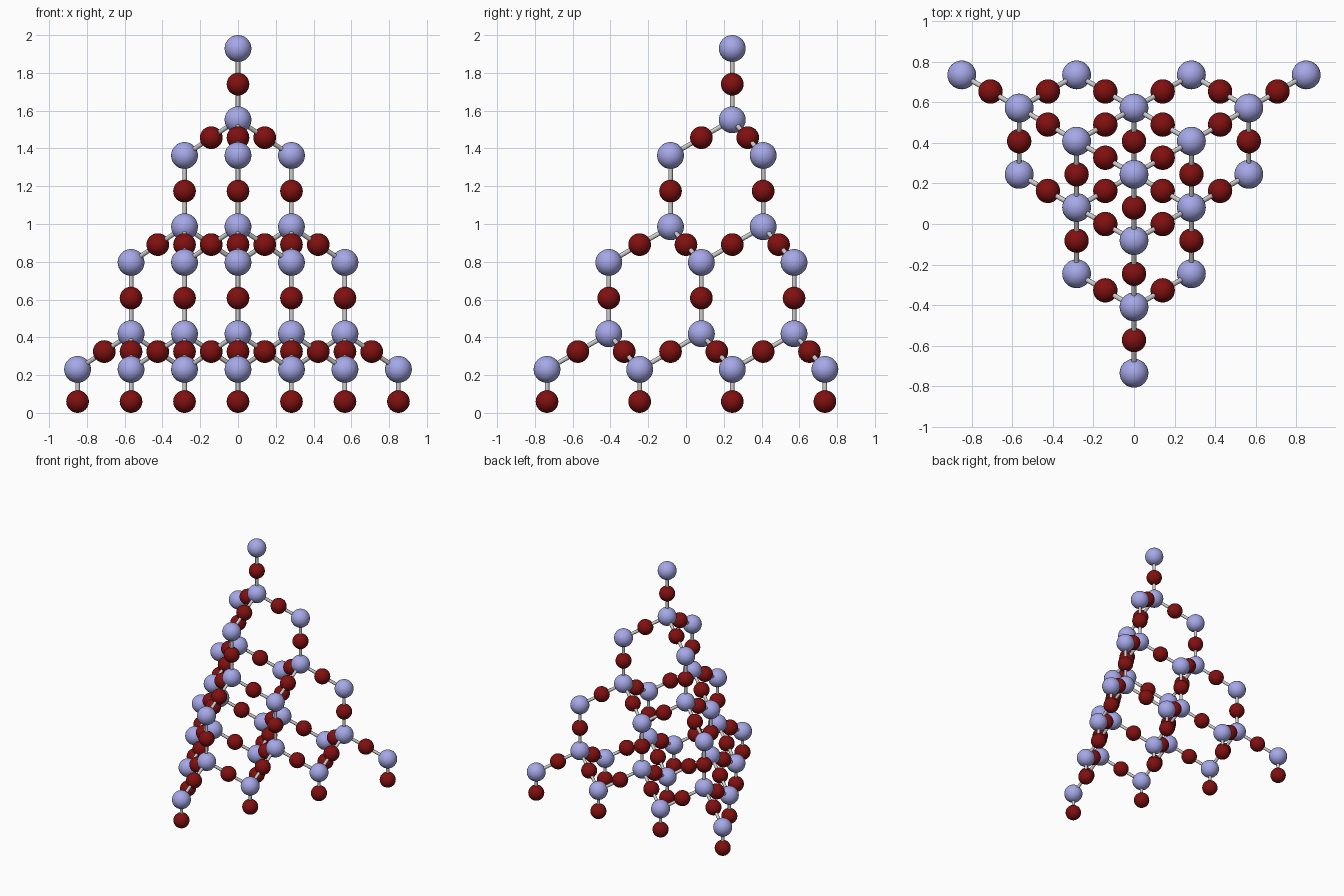
import bpy
import bmesh
from math import sin, cos, radians
from mathutils import Vector

if "Cube" in bpy.data.objects:
    bpy.data.objects.remove(bpy.data.objects["Cube"])

LINK = 0.3775          # distance between neighbouring large balls
BIG_R, SMALL_R, ROD_R = 0.071, 0.06, 0.012
DOWN = Vector((0, 0, -LINK))
# three sloped links, 30 degrees below horizontal
SLOPES = [Vector((cos(radians(a)) * cos(radians(30)), sin(radians(a)) * cos(radians(30)),
                  -sin(radians(30)))) * LINK for a in (30, 150, 270)]


def material(name, color):
    mat = bpy.data.materials.new(name)
    mat.diffuse_color = color
    mat.use_nodes = True
    mat.node_tree.nodes["Principled BSDF"].inputs["Base Color"].default_value = mat.diffuse_color
    return mat


def make_mesh(name, build, mat=None):
    bm = bmesh.new()
    build(bm)
    mesh = bpy.data.meshes.new(name)
    bm.to_mesh(mesh)
    bm.free()
    if mat:
        mesh.materials.append(mat)
    mesh.shade_smooth()
    return mesh


def ball_mesh(name, radius, mat):
    return make_mesh(name, lambda bm: bmesh.ops.create_uvsphere(
        bm, u_segments=32, v_segments=16, radius=radius), mat)


big_mesh = ball_mesh("large_ball", BIG_R, material("pale_blue", (0.38, 0.39, 0.80, 1)))
small_mesh = ball_mesh("small_ball", SMALL_R, material("dark_red", (0.22, 0.005, 0.005, 1)))
rod_mesh = make_mesh("rod", lambda bm: bmesh.ops.create_cone(
    bm, segments=16, radius1=ROD_R, radius2=ROD_R, depth=1))


def place(name, mesh, loc):
    ob = bpy.data.objects.new(name, mesh)
    ob.location = loc
    bpy.context.collection.objects.link(ob)
    return ob


def rod(a, b):
    ob = place("rod", rod_mesh, (a + b) / 2)
    ob.rotation_euler = (b - a).to_track_quat('Z', 'Y').to_euler()
    ob.scale.z = (b - a).length


def link(a, b):
    rod(a, b)
    place("small_ball", small_mesh, (a + b) / 2)


# grow the framework downward from the apex: a vertical link, then three sloped links
layer = [Vector((0, 0.245, 2 - BIG_R))]
place("apex_ball", big_mesh, layer[0])
for level in range(3):
    lower = {}
    for top in layer:
        hub = top + DOWN
        link(top, hub)
        place("hub_ball", big_mesh, hub)
        for slope in SLOPES:
            tip = hub + slope
            link(hub, tip)
            lower[(round(tip.x, 2), round(tip.y, 2))] = tip
    # tips shared by neighbouring hubs appear once
    unique = []
    for tip in lower.values():
        if all((tip - other).length > 0.05 for other in unique):
            unique.append(tip)
            place("node_ball", big_mesh, tip)
    layer = unique

# feet under the lowest layer
for node in layer:
    foot = Vector((node.x, node.y, SMALL_R))
    rod(node, foot)
    place("foot_ball", small_mesh, foot)
